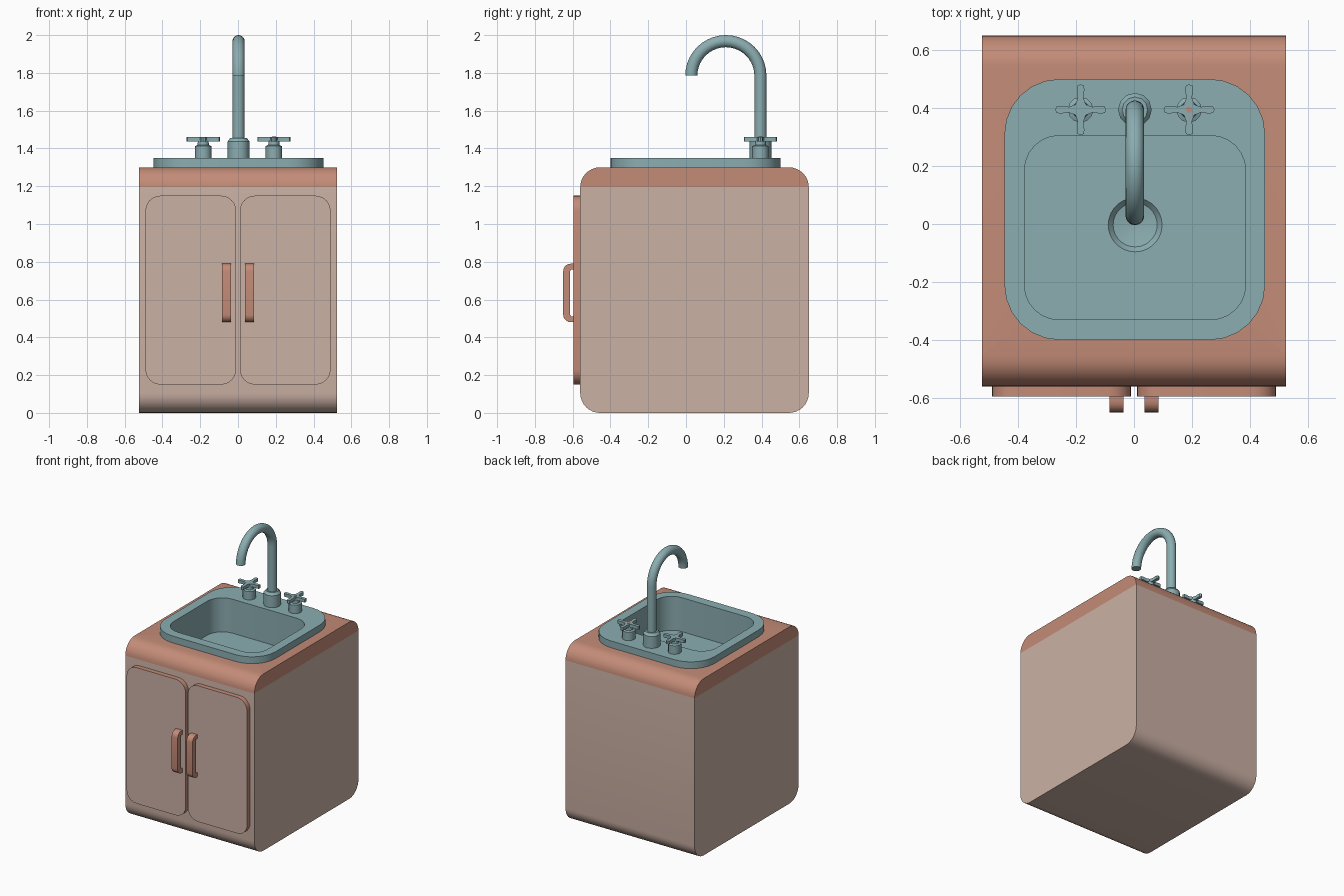
import bpy, bmesh, math
from mathutils import Vector

if "Cube" in bpy.data.objects:
    bpy.data.objects.remove(bpy.data.objects["Cube"])


def material(name, rgb):
    m = bpy.data.materials.new(name)
    m.diffuse_color = (*rgb, 1)
    m.use_nodes = True
    m.node_tree.nodes["Principled BSDF"].inputs["Base Color"].default_value = m.diffuse_color
    return m


BEIGE = material("beige", (0.60, 0.44, 0.375))
CLAY = material("terracotta", (0.55, 0.26, 0.185))
TEAL = material("teal", (0.26, 0.42, 0.44))


def rrect(x0, x1, y0, y1, r, n=6):
    """Rounded rectangle outline, counter-clockwise from the +x side."""
    pts = []
    corners = [(x1 - r, y1 - r), (x0 + r, y1 - r), (x0 + r, y0 + r), (x1 - r, y0 + r)]
    for k, (cx, cy) in enumerate(corners):
        for i in range(n + 1):
            a = math.pi / 2 * (k + i / n)
            pts.append((cx + r * math.cos(a), cy + r * math.sin(a)))
    return pts


def circle(cx, cy, r, n):
    return [(cx + r * math.cos(2 * math.pi * i / n),
             cy + r * math.sin(2 * math.pi * i / n)) for i in range(n)]


def at_x(pts, x): return [Vector((x, a, b)) for a, b in pts]
def at_y(pts, y): return [Vector((a, y, b)) for a, b in pts]
def at_z(pts, z): return [Vector((a, b, z)) for a, b in pts]


def loft(name, loops, mats, rule=None, split_z=None, smooth=True):
    """Closed solid through a stack of equal-length loops."""
    bm = bmesh.new()
    rings = [[bm.verts.new(p) for p in lp] for lp in loops]
    n = len(rings[0])
    for a, b in zip(rings, rings[1:]):
        for i in range(n):
            j = (i + 1) % n
            bm.faces.new((a[i], a[j], b[j], b[i]))
    bm.faces.new(rings[0][::-1])
    bm.faces.new(rings[-1])
    if split_z is not None:
        bmesh.ops.bisect_plane(bm, geom=bm.verts[:] + bm.edges[:] + bm.faces[:], dist=1e-4,
                               plane_co=(0, 0, split_z), plane_no=(0, 0, 1))
    bmesh.ops.recalc_face_normals(bm, faces=bm.faces[:])
    bm.normal_update()
    if rule:
        for f in bm.faces:
            f.material_index = rule(f)
    me = bpy.data.meshes.new(name)
    bm.to_mesh(me)
    bm.free()
    for m in mats:
        me.materials.append(m)
    ob = bpy.data.objects.new(name, me)
    bpy.context.collection.objects.link(ob)
    bpy.ops.object.select_all(action='DESELECT')
    ob.select_set(True)
    bpy.context.view_layer.objects.active = ob
    if smooth:
        bpy.ops.object.shade_smooth_by_angle(angle=math.radians(35))
    return ob


# Cabinet with a coloured counter top, cut out for the basin
cutter = loft("basin_cutter", [at_z(rrect(-0.395, 0.40, -0.345, 0.32, 0.13), z) for z in (1.04, 1.5)],
              [], smooth=False)
prof = rrect(-0.56, 0.65, 0, 1.3, 0.105, 8)
cabinet = loft("cabinet", [at_x(prof, -0.525), at_x(prof, 0.525)], [BEIGE, CLAY],
               rule=lambda f: int(f.calc_center_median().z > 1.195), split_z=1.197)
cut = cabinet.modifiers.new("basin_hole", 'BOOLEAN')
cut.operation = 'DIFFERENCE'
cut.solver = 'EXACT'
cut.object = cutter
bpy.ops.object.modifier_apply(modifier=cut.name)
bpy.data.objects.remove(cutter)

# Doors and pull handles
for side, s in (("left", -1), ("right", 1)):
    x0, x1 = sorted((s * 0.01, s * 0.49))
    door = rrect(x0, x1, 0.15, 1.15, 0.08)
    loft(side + "_door", [at_y(door, -0.55), at_y(door, -0.595)], [CLAY, BEIGE],
         rule=lambda f: int(f.normal.y < -0.9))
    outer = [(-0.59, 0.48)]
    for cz, a0 in ((0.52, 270), (0.75, 180)):
        for i in range(6):
            a = math.radians(a0 - 18 * i)
            outer.append((-0.61 + 0.04 * math.cos(a), cz + 0.04 * math.sin(a)))
    u = outer + [(-0.59, 0.79), (-0.59, 0.76), (-0.607, 0.76), (-0.614, 0.75),
                 (-0.614, 0.52), (-0.607, 0.51), (-0.59, 0.51)]
    loft(side + "_door_handle", [at_x(u, s * 0.036), at_x(u, s * 0.085)], [CLAY])

# Sink: rim, vertical basin walls, floor and recessed drain
N = 6
shell = rrect(-0.388, 0.393, -0.338, 0.313, 0.125, N)
rim = rrect(-0.447, 0.452, -0.40, 0.50, 0.19, N)
basin = rrect(-0.378, 0.385, -0.33, 0.305, 0.12, N)
M = len(rim)
loft("sink", [at_z(shell, 1.05), at_z(shell, 1.3), at_z(rim, 1.3), at_z(rim, 1.35),
              at_z(basin, 1.35), at_z(basin, 1.10),
              at_z(circle(0.004, -0.003, 0.093, M), 1.10),
              at_z(circle(0.004, -0.003, 0.076, M), 1.08),
              at_z(circle(0.004, -0.003, 0.02, M), 1.07)], [TEAL])

# Faucet: collar and gooseneck pipe
FX, FY = 0.003, 0.394
loft("faucet_collar", [at_z(circle(FX, FY, r, 12), z) for r, z in
                       ((0.058, 1.345), (0.058, 1.437), (0.044, 1.455))], [TEAL])
R, ARC, TOP, SIDES = 0.032, 0.183, 1.785, 20
path = [(FY, 1.40, 0)]
for i in range(21):
    a = math.pi * i / 20
    path.append((FY - ARC + ARC * math.cos(a), TOP + ARC * math.sin(a), a))
rings = []
for y, z, a in path:
    rings.append([Vector((FX + R * c, y + R * d * math.cos(a), z + R * d * math.sin(a)))
                  for c, d in circle(0, 0, 1, SIDES)])
loft("faucet_pipe", rings, [TEAL])

# Taps: stem and four-armed cross handle, warm tap with a coloured dot
for side, x in (("left", -0.184), ("right", 0.19)):
    loft(side + "_tap_stem", [at_z(circle(x, FY, r, 12), z) for r, z in
                              ((0.044, 1.345), (0.044, 1.412), (0.03, 1.418), (0.028, 1.445))], [TEAL])
    arm = [(0.018, -0.018), (0.04, -0.010), (0.07, -0.013), (0.083, -0.011),
           (0.088, 0), (0.083, 0.011), (0.07, 0.013), (0.04, 0.010)]
    cross = []
    for k in range(4):
        c, s = round(math.cos(k * math.pi / 2)), round(math.sin(k * math.pi / 2))
        cross += [(x + c * a - s * b, FY + s * a + c * b) for a, b in arm]
    loft(side + "_tap_cross", [at_z(cross, 1.438), at_z(cross, 1.461)], [TEAL])
    if side == "right":
        loft("warm_tap_dot", [at_z(circle(x, FY, 0.011, 12), z) for z in (1.458, 1.463)], [CLAY])
